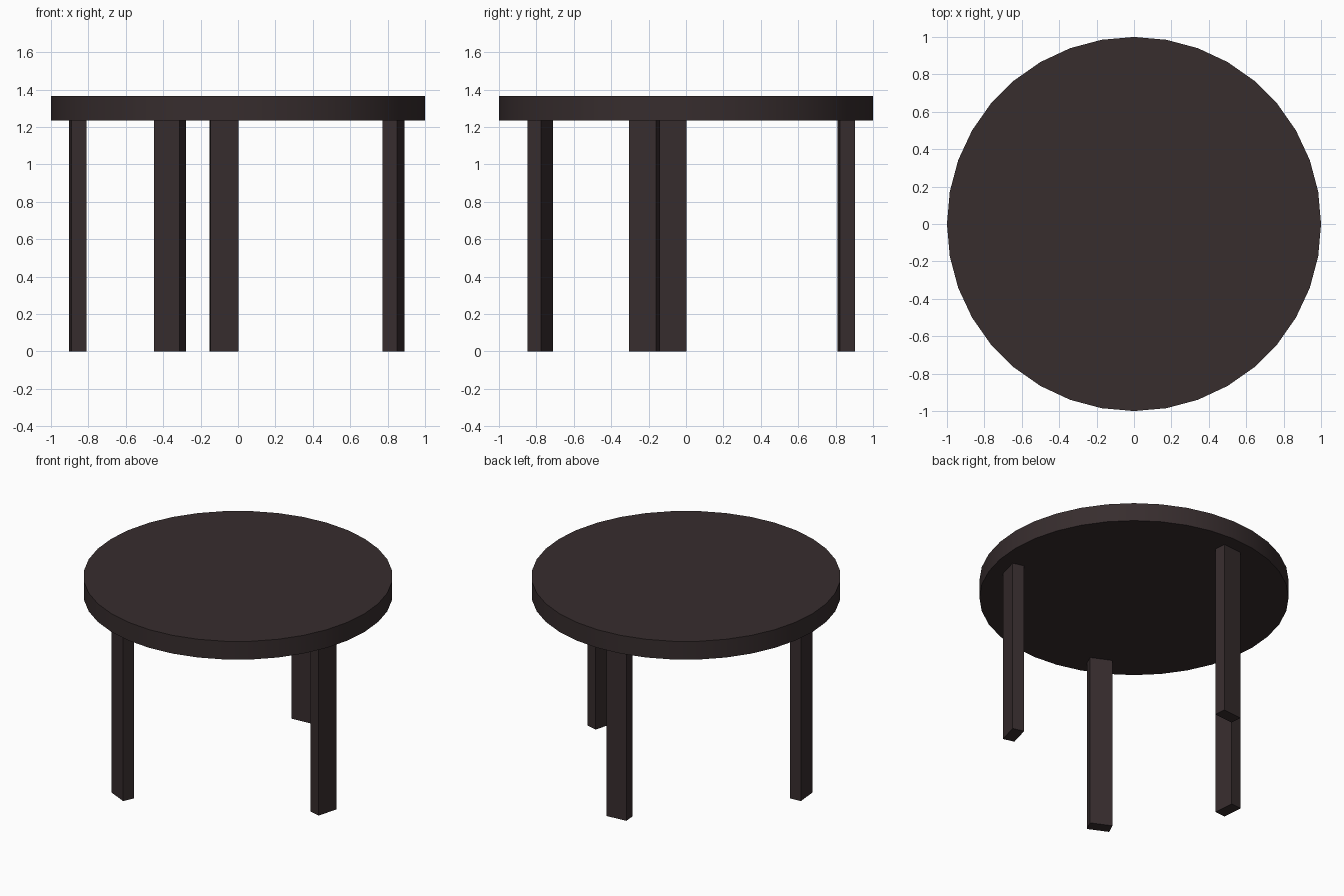
import bpy
import math

if "Cube" in bpy.data.objects:
    bpy.data.objects.remove(bpy.data.objects["Cube"])

TOP_Z, UNDER_Z = 1.365, 1.235
LEG_W, LEG_T, LEG_R = 0.15, 0.082, 0.86

wood = bpy.data.materials.new("dark brown wood")
wood.diffuse_color = (0.038, 0.026, 0.027, 1.0)
wood.use_nodes = True
wood.node_tree.nodes["Principled BSDF"].inputs["Base Color"].default_value = wood.diffuse_color

# Round table top, 36 sides with a smooth rim
bpy.ops.mesh.primitive_cylinder_add(
    vertices=36, radius=1.0, depth=TOP_Z - UNDER_Z,
    location=(0, 0, (TOP_Z + UNDER_Z) / 2))
top = bpy.context.object
top.name = "table_top"
top.data.materials.append(wood)
bpy.ops.object.shade_smooth_by_angle(angle=math.radians(30))


# Flat plank leg, its broad side facing the table centre
def add_leg(name, degrees):
    a = math.radians(degrees)
    bpy.ops.mesh.primitive_cube_add(size=1)
    leg = bpy.context.object
    leg.name = name
    leg.scale = (LEG_T, LEG_W, UNDER_Z)
    leg.rotation_euler = (0, 0, a)
    leg.location = (LEG_R * math.cos(a), LEG_R * math.sin(a), UNDER_Z / 2)
    leg.data.materials.append(wood)


# Unevenly spaced legs around the rim
for name, degrees in (("back_leg", 95), ("left_leg", 185),
                      ("front_leg", 245), ("right_leg", 345)):
    add_leg(name, degrees)
